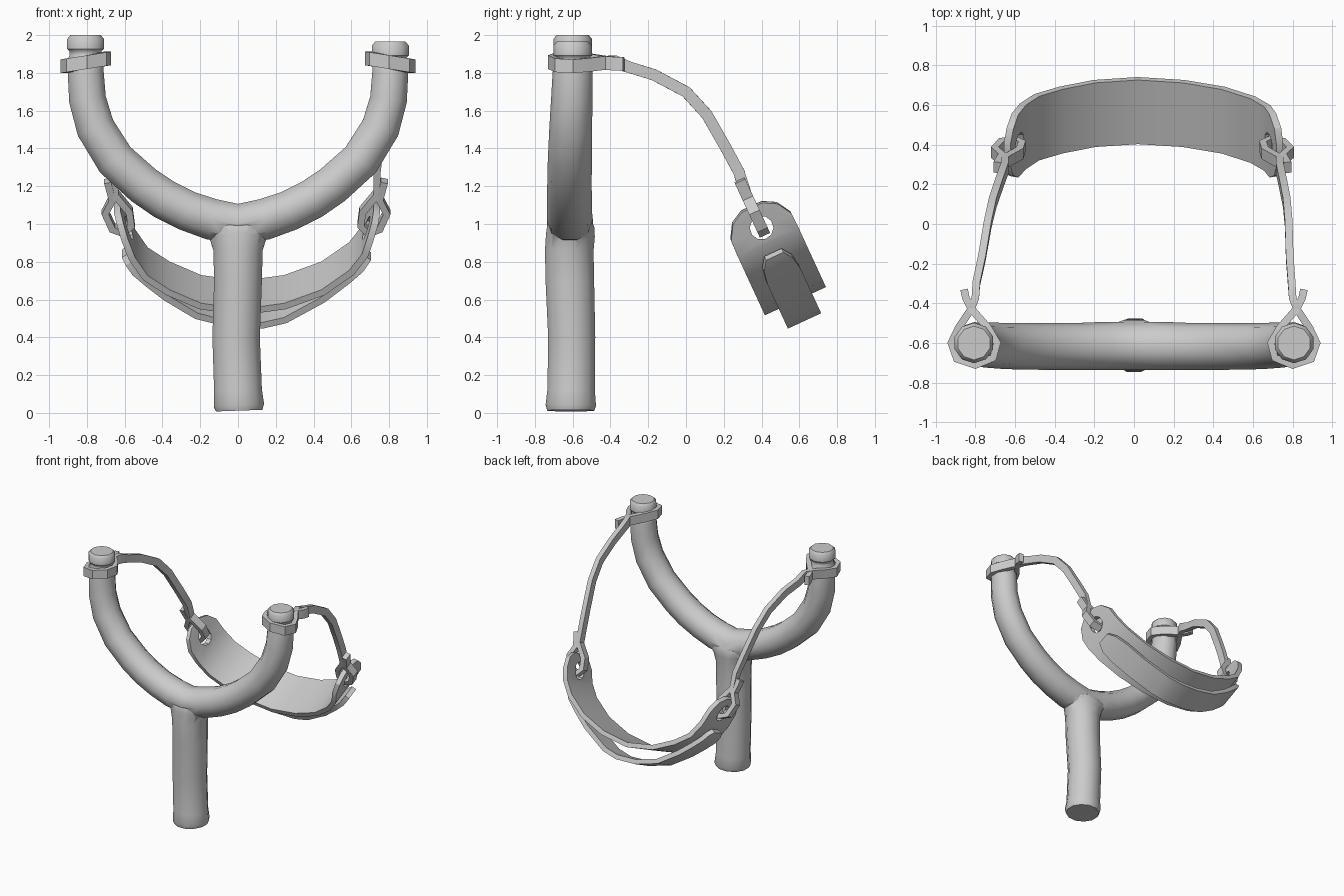
import bpy, bmesh, math
from mathutils import Vector, Matrix

if "Cube" in bpy.data.objects:
    bpy.data.objects.remove(bpy.data.objects["Cube"])

X, Y, Z = Vector((1, 0, 0)), Vector((0, 1, 0)), Vector((0, 0, 1))
# Pouch frame: DOWN runs into the cup, WIDE runs across the leather
HOLE = Vector((0, 0.40, 0.98))
DOWN = Vector((0, 0.42, -0.91)).normalized()
WIDE = X.cross(DOWN)


def finish(name, bm, angle=40):
    bmesh.ops.recalc_face_normals(bm, faces=bm.faces)
    mesh = bpy.data.meshes.new(name)
    bm.to_mesh(mesh)
    bm.free()
    obj = bpy.data.objects.new(name, mesh)
    bpy.context.collection.objects.link(obj)
    smooth(obj, angle)
    return obj


def smooth(obj, angle):
    bpy.ops.object.select_all(action='DESELECT')
    obj.select_set(True)
    bpy.context.view_layer.objects.active = obj
    bpy.ops.object.shade_smooth_by_angle(angle=math.radians(angle))


def tangents(pts):
    last = len(pts) - 1
    return [(pts[min(i + 1, last)] - pts[max(i - 1, 0)]).normalized()
            for i in range(len(pts))]


def loft(rings):
    """Skin closed rings of equal length and cap both ends."""
    bm = bmesh.new()
    loops = [[bm.verts.new(p) for p in ring] for ring in rings]
    n = len(loops[0])
    for a, b in zip(loops, loops[1:]):
        for i in range(n):
            j = (i + 1) % n
            bm.faces.new((a[i], a[j], b[j], b[i]))
    bm.faces.new(loops[0])
    bm.faces.new(loops[-1])
    return bm


def tube(name, sections, sides):
    """Each section is a centre, an in-plane radius and a depth radius."""
    pts = [Vector(s[:3]) for s in sections]
    rings = []
    for p, t, s in zip(pts, tangents(pts), sections):
        depth = (Y - t * t.dot(Y)).normalized()
        side = depth.cross(t)
        angles = [(i + 0.5) * math.tau / sides for i in range(sides)]
        rings.append([p + side * s[3] * math.cos(a) + depth * s[4] * math.sin(a)
                      for a in angles])
    return finish(name, loft(rings))


def ribbon(name, pts, ups, half_width, half_thick):
    rings = []
    for p, t, up, w in zip(pts, tangents(pts), ups, half_width):
        n = t.cross(up).normalized() * half_thick
        u = up * w
        rings.append([p + u + n, p - u + n, p - u - n, p + u - n])
    return finish(name, loft(rings), 30)


def apply_boolean(obj, other, operation):
    mod = obj.modifiers.new("Join", 'BOOLEAN')
    mod.object, mod.operation, mod.solver = other, operation, 'EXACT'
    bpy.context.view_layer.update()
    deps = bpy.context.evaluated_depsgraph_get()
    mesh = bpy.data.meshes.new_from_object(obj.evaluated_get(deps))
    obj.modifiers.clear()
    obj.data = mesh
    bpy.data.objects.remove(other)


# Forked frame: one curved tube from tip to tip, joined to the handle
arm = [(0.14, -0.615, 1.025, 0.115), (0.27, -0.617, 1.07, 0.112),
       (0.39, -0.617, 1.13, 0.112), (0.50, -0.617, 1.205, 0.111),
       (0.65, -0.615, 1.34, 0.11), (0.755, -0.61, 1.51, 0.107),
       (0.797, -0.605, 1.66, 0.103), (0.806, -0.60, 1.80, 0.10)]
knob = [(1.86, 0.098), (1.88, 0.088), (1.90, 0.09),
        (1.912, 0.102), (1.965, 0.102), (1.985, 0.085)]


def half(side, lift):
    limb = [(side * x, y, z, r, r * 1.06) for x, y, z, r in arm]
    return limb + [(side * 0.807, -0.60, z + lift, r, r) for z, r in knob]


middle = [(0, -0.615, 1.0, 0.112, 0.122)]
frame = tube("fork_frame", half(-1, 0.015)[::-1] + middle + half(1, -0.02), 10)
handle = tube("handle", [
    (0.006, -0.61, 0.012, 0.127, 0.128), (0.005, -0.61, 0.04, 0.138, 0.138),
    (0, -0.608, 0.12, 0.131, 0.130), (-0.01, -0.605, 0.4, 0.13, 0.129),
    (0, -0.615, 0.7, 0.131, 0.133), (0, -0.618, 0.86, 0.135, 0.133),
    (0, -0.612, 0.94, 0.16, 0.134), (0, -0.61, 0.985, 0.205, 0.13),
    (0, -0.61, 1.03, 0.15, 0.11)], 12)
apply_boolean(frame, handle, 'UNION')
smooth(frame, 50)

# Bands: tied around each tip, sagging back, then tied through the pouch
tip_knot = [(0.857, -0.33), (0.847, -0.375), (0.818, -0.43), (0.735, -0.525),
            (0.69, -0.60), (0.71, -0.675), (0.80, -0.712), (0.895, -0.68),
            (0.922, -0.60), (0.885, -0.525), (0.822, -0.43), (0.80, -0.375)]
strap = [(0.795, -0.30, 1.83), (0.785, -0.17, 1.79), (0.78, 0.0, 1.70),
         (0.77, 0.11, 1.58), (0.75, 0.21, 1.405), (0.735, 0.28, 1.275)]
pouch_knot = [(0.735, -0.20), (0.66, -0.10), (0.65, -0.02), (0.69, 0.025),
              (0.75, 0.0), (0.788, -0.09), (0.75, -0.17), (0.775, -0.275)]

for side, label in ((1, "left"), (-1, "right")):
    end_shift = 0.085 if side < 0 else 0
    pts = [Vector((side * x, y, 1.857 - 0.18 * (x - 0.8))) for x, y in tip_knot]
    for x, y, z in strap:
        blend = max(0, (y + 0.3) / 0.6)
        pts.append(Vector((side * x + end_shift * blend, y, z)))
    pts += [X * (side * x + end_shift) + HOLE + DOWN * t for x, t in pouch_knot]
    ups = []
    for i, t in enumerate(tangents(pts)):
        if i < len(tip_knot):
            ups.append(Z)
        elif i < len(tip_knot) + len(strap):
            ups.append(X.cross(t).normalized())
        else:
            ups.append(WIDE)
    widths = [0.036] * len(tip_knot) + [0.03] * (len(pts) - len(tip_knot))
    ribbon(label + "_band", pts, ups, widths, 0.019)


def sheet(name, profile):
    """Curved leather strip from (x, depth, half width) stations."""
    pts = [X * x + HOLE + DOWN * t for x, t, w in profile]
    return ribbon(name, pts, [WIDE] * len(pts), [w for x, t, w in profile], 0.018)


# Pouch with a hole at each end
pouch = sheet("pouch", [
    (-0.64, -0.122, 0.06), (-0.625, -0.085, 0.13), (-0.60, -0.01, 0.175),
    (-0.56, 0.10, 0.178), (-0.49, 0.21, 0.178), (-0.37, 0.295, 0.178),
    (-0.20, 0.375, 0.178), (0.02, 0.41, 0.178), (0.25, 0.375, 0.178),
    (0.45, 0.295, 0.178), (0.60, 0.18, 0.178), (0.672, 0.08, 0.178),
    (0.70, -0.01, 0.175), (0.725, -0.085, 0.13), (0.735, -0.122, 0.06)])
for x in (-0.605, 0.70):
    bm = bmesh.new()
    place = Matrix.Translation(HOLE + X * x) @ Matrix.Rotation(math.pi / 2, 4, 'Y')
    bmesh.ops.create_cone(bm, cap_ends=True, segments=10, radius1=0.063,
                          radius2=0.063, depth=0.3, matrix=place)
    apply_boolean(pouch, finish("hole_cutter", bm), 'DIFFERENCE')
smooth(pouch, 30)

# Backing strip bowed below the pouch
sheet("pouch_backing", [
    (-0.60, 0.14, 0.05), (-0.58, 0.17, 0.085), (-0.545, 0.22, 0.097),
    (-0.475, 0.285, 0.097), (-0.38, 0.365, 0.097), (-0.22, 0.47, 0.097),
    (-0.04, 0.52, 0.097), (0.13, 0.525, 0.097), (0.25, 0.495, 0.097),
    (0.45, 0.375, 0.097), (0.575, 0.27, 0.097), (0.65, 0.205, 0.085),
    (0.69, 0.155, 0.05)])
